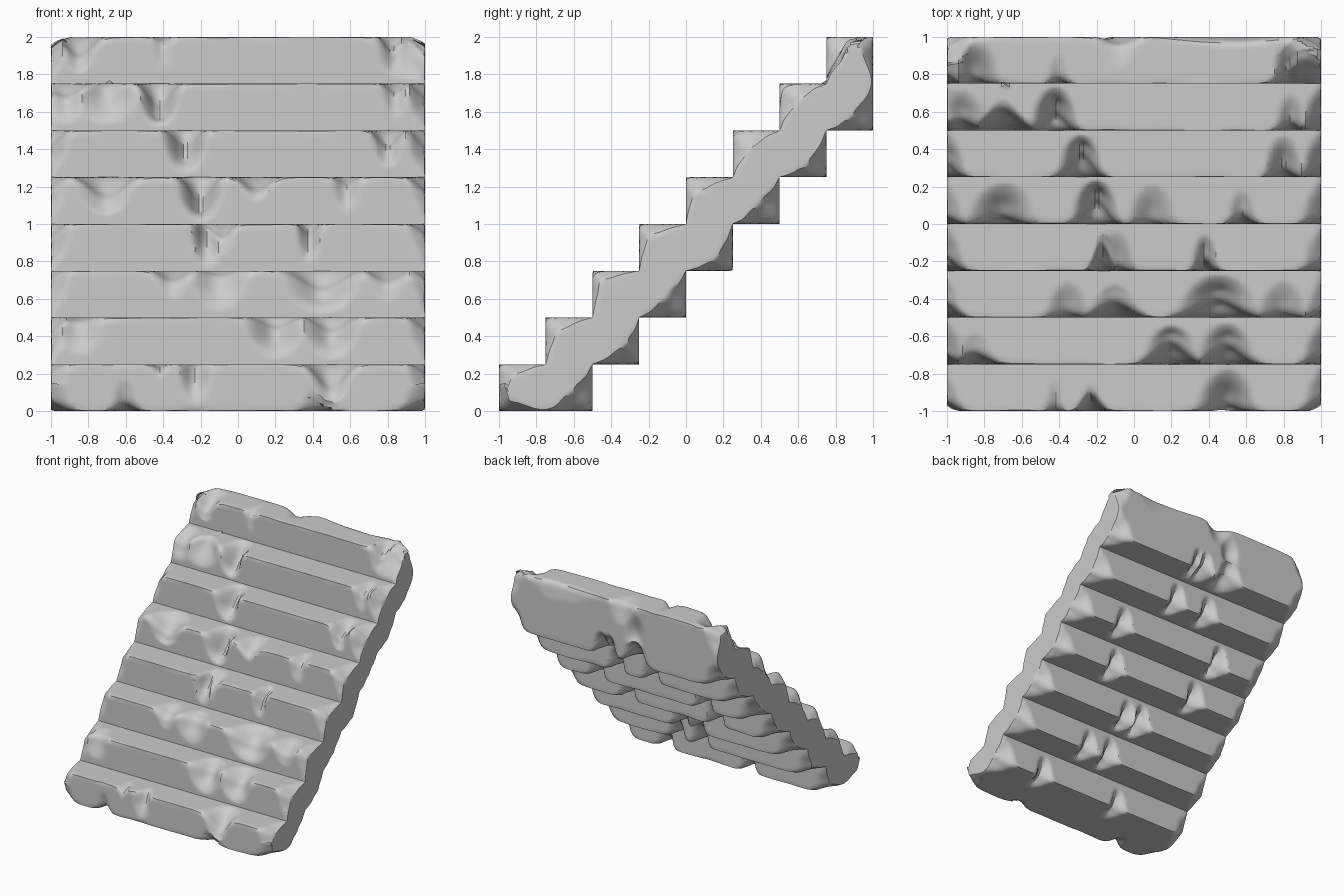
import bpy, bmesh, math, random
from mathutils import Vector, noise
from mathutils.bvhtree import BVHTree

if "Cube" in bpy.data.objects:
    bpy.data.objects.remove(bpy.data.objects["Cube"])

random.seed(4)
N, S = 8, 0.25          # steps, rise and run
D = 12                  # grid cells per step
K = 96                  # grid cells along the width
H = S / D


def dense_staircase():
    """Closed stair slab (stepped front and underside) as a fine even grid."""
    bm = bmesh.new()
    cache = {}

    def vert(i, j, k):
        if (i, j, k) not in cache:
            cache[i, j, k] = bm.verts.new((-1 + 2 * i / K, -1 + H * j, H * k))
        return cache[i, j, k]

    cells = {(j, k) for s in range(N)
             for j in range(D * s, min(D * (s + 2), D * N))
             for k in range(D * s, D * (s + 1))}
    for j, k in cells:
        ring = [(j, k), (j + 1, k), (j + 1, k + 1), (j, k + 1)]
        for i in (0, K):                                  # end walls
            bm.faces.new([vert(i, a, b) for a, b in ring])
        sides = [(j, k - 1), (j + 1, k), (j, k + 1), (j - 1, k)]
        for n, other in enumerate(sides):                 # treads, risers, underside
            if other in cells:
                continue
            a, b = ring[n], ring[(n + 1) % 4]
            for i in range(K):
                bm.faces.new([vert(i, *a), vert(i + 1, *a), vert(i + 1, *b), vert(i, *b)])
    bmesh.ops.recalc_face_normals(bm, faces=bm.faces[:])
    bm.normal_update()
    return bm


def inside(p):
    if abs(p.x) > 1 or not 0 < p.z < N * S:
        return False
    lo = -1 + S * int(p.z / S)
    return lo < p.y < min(lo + 2 * S, 1)


# chips on step noses: step, x, half width, depth down the riser, depth into the tread
CHIPS = [
    (0, .50, .10, .24, .07), (0, -.23, .06, .03, .15), (0, -.42, .04, .07, .03),
    (1, .20, .11, .11, .19), (1, .50, .11, .14, .17), (1, -.85, .10, .05, .10),
    (2, -.10, .12, .06, .14), (2, -.35, .09, .11, .05), (2, .45, .15, .18, .16),
    (2, .80, .10, .12, .05), (3, -.09, .07, .14, .05), (3, -.17, .05, .04, .24),
    (3, .38, .05, .12, .11), (4, -.70, .12, .20, .08), (4, -.20, .08, .24, .22),
    (4, .10, .09, .15, .03), (4, .58, .06, .08, .08), (5, -.28, .08, .17, .22),
    (5, .80, .07, .17, .08), (6, -.70, .12, .03, .20), (6, -.42, .08, .24, .17),
    (6, .84, .06, .10, .07), (6, -.92, .10, .14, .10), (7, .82, .05, .15, .05),
    (7, .92, .12, .05, .20), (7, -.85, .09, .20, .06), (7, -.40, .05, .06, .05),
]

# every dent: x, edge y, edge z, half width, push y, push z
dents = []
for i, x, w, r, t in CHIPS:
    dents.append((x, -1 + S * i, S * (i + 1), w, t, -r))
for i in range(N - 1):                                    # underside edges
    y, z = -0.5 + S * i, S * i
    for x in (-.25 + .3 * math.sin(i * 1.3), .3 + .25 * math.cos(i * 1.7)):
        dents.append((x, y, z, .06, -random.uniform(.1, .2), random.uniform(.1, .2)))
    for x in (-1, 1):
        dents.append((x, y, z, .09, -random.uniform(.08, .18), random.uniform(.08, .16)))
for i in range(N):                                        # outer ends of the noses
    for x in (-1, 1):
        dents.append((x, -1 + S * i, S * (i + 1), .07,
                      random.uniform(.05, .14), -random.uniform(.05, .16)))
for x in (-1, 1):                                         # foot and top corners
    dents.append((x, -1, 0, .09, .08, .08))
    dents.append((x, 1, 2, .09, -.09, -.09))
dents += [(-.6, -1, 0, .06, .06, .07), (.45, -1, 0, .09, .07, .03),
          (-.08, 1, 2, .10, -.08, -.04), (.5, 1, 2, .3, -.05, -.01),
          (-.2, 1, 1.5, .09, -.12, .2), (-.2, 1, 1.75, .08, -.09, 0)]

bm = dense_staircase()
crisp = BVHTree.FromBMesh(bm)

# inner corner lines stay where they are
corners = {(D * i, D * i) for i in range(1, N)}
corners |= {(D * (i + 2), D * (i + 1)) for i in range(N - 2)}
inner = {}
for v in bm.verts:
    if (round((v.co.y + 1) / H), round(v.co.z / H)) in corners:
        inner[v] = (v.co.y, v.co.z)

# soften all edges
for _ in range(9):
    bmesh.ops.smooth_vert(bm, verts=bm.verts[:], factor=0.5,
                          use_axis_x=True, use_axis_y=True, use_axis_z=True)
bm.normal_update()

# swell with gentle lumps, press in the dents, then trim back to the crisp flight
moved = []
for v in bm.verts:
    p = v.co.copy()
    off = v.normal * (0.014 + 0.007 * noise.noise(p * 4))
    py = pz = 0.0
    for x, y, z, w, dy, dz in dents:
        dx = (p.x - x) / w
        if abs(dx) > 2.5:
            continue
        r2 = ((p.y - y) ** 2 + (p.z - z) ** 2) / 0.0225
        if r2 < 5:
            k = 0.62 * math.exp(-dx * dx - r2)
            py = k * dy if abs(k * dy) > abs(py) else py  # strongest dent wins
            pz = k * dz if abs(k * dz) > abs(pz) else pz
    q = p + off + Vector((0, py, pz))
    if not inside(q):
        if v in inner:
            q = Vector((max(-1, min(1, q.x)), *inner[v]))
        else:
            q = crisp.find_nearest(q)[0]
    moved.append(q)
for v, q in zip(bm.verts, moved):
    v.co = q

me = bpy.data.meshes.new("stone_stairs")
bm.to_mesh(me)
bm.free()
me.update()
stairs = bpy.data.objects.new("stone_stairs", me)
bpy.context.collection.objects.link(stairs)
bpy.context.view_layer.objects.active = stairs
stairs.select_set(True)
bpy.ops.object.shade_smooth_by_angle(angle=math.radians(35))
